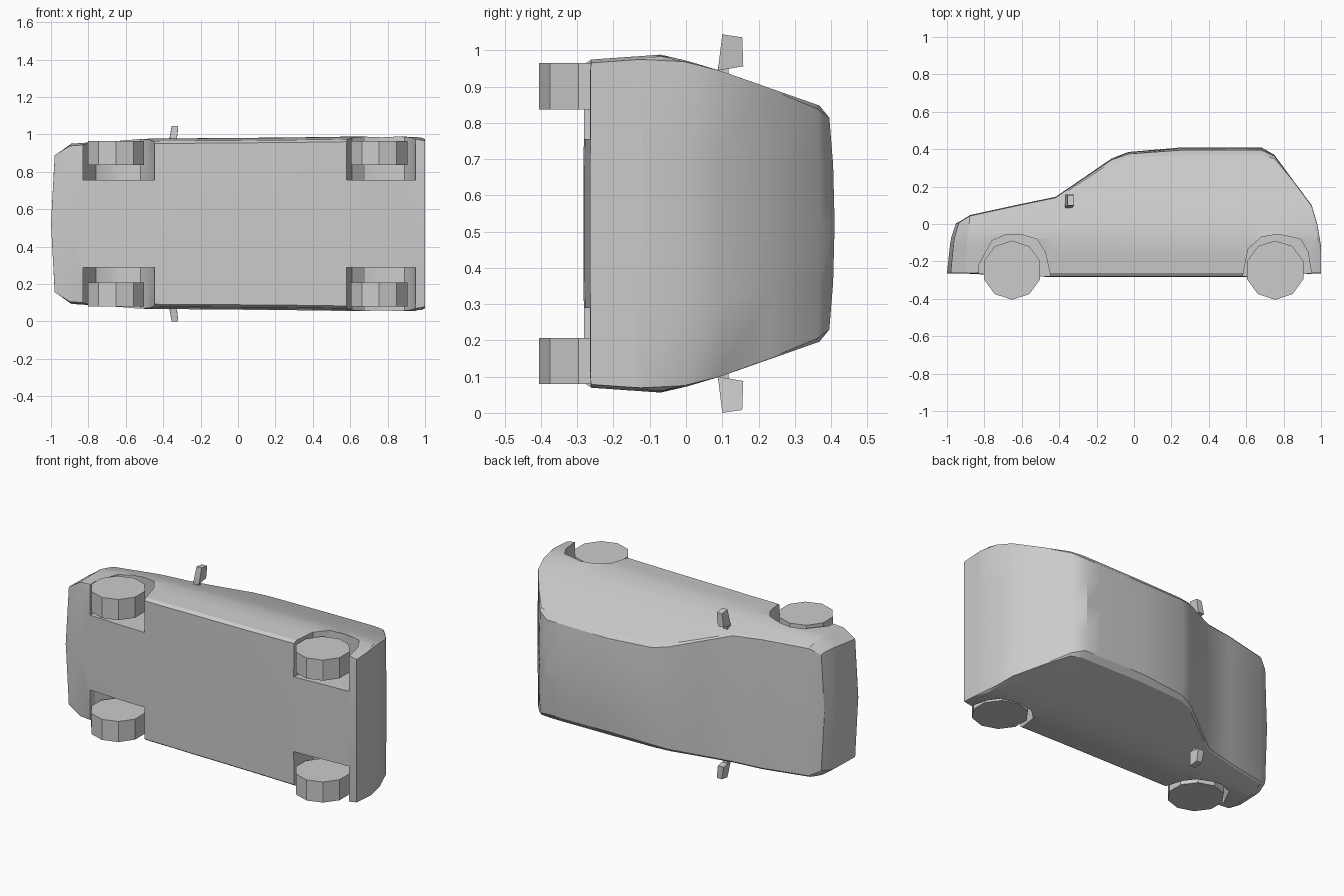
import bpy, bmesh
from math import sin, cos, pi, radians

MID = 0.522          # centre plane of the car, which lies on its side (its up is +y)

cube = bpy.data.objects.get("Cube")
if cube:
    bpy.data.objects.remove(cube, do_unlink=True)

paint = bpy.data.materials.new("plain grey")
paint.use_nodes = True
GREY = (0.6, 0.6, 0.6, 1)
paint.diffuse_color = GREY
paint.node_tree.nodes["Principled BSDF"].inputs["Base Color"].default_value = GREY


def finish(name, bm):
    bmesh.ops.remove_doubles(bm, verts=bm.verts, dist=0.0005)
    bmesh.ops.recalc_face_normals(bm, faces=bm.faces)
    mesh = bpy.data.meshes.new(name)
    bm.to_mesh(mesh)
    bm.free()
    obj = bpy.data.objects.new(name, mesh)
    bpy.context.collection.objects.link(obj)
    mesh.materials.append(paint)
    return obj


def loft(name, rings, caps=True):
    bm = bmesh.new()
    rows = [[bm.verts.new(p) for p in ring] for ring in rings]
    n = len(rows[0])
    for a, b in zip(rows, rows[1:]):
        for i in range(n):
            j = (i + 1) % n
            bm.faces.new((a[i], a[j], b[j], b[i]))
    if caps:
        bm.faces.new(rows[0])
        bm.faces.new(rows[-1])
    return finish(name, bm)


def prism(name, outline, z0, z1):
    return loft(name, [[(x, y, z) for x, y in outline] for z in (z0, z1)])


def lerp_table(table, v):
    for (a, p), (b, q) in zip(table, table[1:]):
        if v <= b:
            return p + (q - p) * max(0, (v - a) / (b - a))
    return table[-1][1]


# Half width against height, and backward lean of the nose against height
WIDTH = [(-0.27, 0.452), (-0.07, 0.466), (0, 0.45), (0.1, 0.42), (0.37, 0.325)]
LEAN = [(-0.26, 0), (-0.08, 0.02), (0.01, 0.05), (0.05, 0.06)]


def section(x, top, scale, drop, floor, lean):
    """Closed cross-section: floor, flank, rounded roof edge, mirrored over the centre plane."""
    eave = top - drop
    belt = min(-0.07, (eave - 0.262) / 2)
    levels = [-0.262, (belt - 0.262) / 2, belt]
    levels += [belt + (eave - belt) * k / 4 for k in (1, 2, 3, 4)]
    half = [(y, lerp_table(WIDTH, y) * scale) for y in levels]
    w = half[-1][1]
    half = [(floor, 0), (floor + 0.002, half[0][1] * 0.97)] + half
    half += [(top - drop * 0.35, w - drop * 0.8 * scale), (top - drop * 0.1, w * 0.5)]
    ring = half + [(top, 0)] + [(y, -z) for y, z in reversed(half[1:])]
    return [(x + lerp_table(LEAN, y) * lean, y, MID + (z if scale else 0)) for y, z in ring]


# Body stations: x, top height, width scale, roof edge drop, floor height, lean
stations = [
    (-1.00, 0.005, 0, 0.012, -0.265, 1),
    (-0.98, 0.012, 0.81, 0.012, -0.265, 0.9),
    (-0.90, 0.048, 0.92, 0.012, -0.265, 0.4),
    (-0.60, 0.108, 0.97, 0.012, -0.28, 0),
    (-0.42, 0.145, 0.98, 0.012, -0.283, 0),
    (-0.27, 0.247, 0.98, 0.015, -0.283, 0),
    (-0.12, 0.35, 0.985, 0.02, -0.283, 0),
    (-0.03, 0.385, 0.985, 0.03, -0.283, 0),
    (0.26, 0.41, 0.99, 0.042, -0.283, 0),
    (0.58, 0.41, 1, 0.042, -0.283, 0),
    (0.68, 0.41, 1, 0.042, -0.28, 0),
    (0.75, 0.37, 1, 0.02, -0.275, 0),
    (0.85, 0.235, 1, 0.005, -0.27, 0),
    (0.95, 0.10, 1, 0.005, -0.266, 0),
    (0.98, 0.0, 0.99, 0.005, -0.265, 0),
    (1.00, -0.12, 0.98, 0.005, -0.265, 0),
    (1.00, -0.12, 0, 0.005, -0.265, 0),
]
body = loft("car_body", [section(*s) for s in stations], caps=False)

# Wheel arches cut into the flanks
front_arch = [(-0.83, -0.4), (-0.83, -0.22), (-0.76, -0.09), (-0.68, -0.055),
              (-0.61, -0.055), (-0.52, -0.08), (-0.475, -0.15), (-0.445, -0.285), (-0.445, -0.4)]
rear_arch = [(0.58, -0.4), (0.58, -0.285), (0.61, -0.135), (0.68, -0.07), (0.77, -0.055),
             (0.89, -0.08), (0.93, -0.15), (0.95, -0.27), (0.95, -0.4)]
bpy.context.view_layer.objects.active = body
for arch in (front_arch, rear_arch):
    for side in (-1, 1):
        cutter = prism("arch_cutter", arch, MID + side * 0.233, MID + side * 0.7)
        cutter.hide_render = True
        mod = body.modifiers.new("arch", 'BOOLEAN')
        mod.operation = 'DIFFERENCE'
        mod.solver = 'EXACT'
        mod.object = cutter
        bpy.ops.object.modifier_apply(modifier=mod.name)
        bpy.data.objects.remove(cutter, do_unlink=True)

bpy.ops.object.select_all(action='DESELECT')
body.select_set(True)
bpy.ops.object.shade_smooth_by_angle(angle=radians(28))

# Ten-sided wheels and door mirrors on both sides
for side, label in ((1, "upper"), (-1, "lower")):
    for cx, end in ((-0.652, "front"), (0.755, "rear")):
        rim = [(cx + 0.158 * cos(pi / 2 + k * pi / 5), -0.247 + 0.158 * sin(pi / 2 + k * pi / 5))
               for k in range(10)]
        prism(f"{end}_wheel_{label}", rim, MID + side * 0.315, MID + side * 0.443)

    # Mirror rings: out from the centre plane, x range, y range
    def ring(out_low, out_high, x0, x1, y0, y1):
        return [(x0, y0, MID + side * out_low), (x1, y0, MID + side * out_low),
                (x1, y1, MID + side * out_high), (x0, y1, MID + side * out_high)]

    loft(f"mirror_stem_{label}", [ring(0.39, 0.39, -0.365, -0.34, 0.085, 0.115),
                                  ring(0.432, 0.428, -0.365, -0.34, 0.088, 0.118)])
    loft(f"mirror_{label}", [ring(0.422, 0.434, -0.37, -0.33, 0.088, 0.158),
                             ring(0.522, 0.514, -0.355, -0.32, 0.1, 0.155)])
